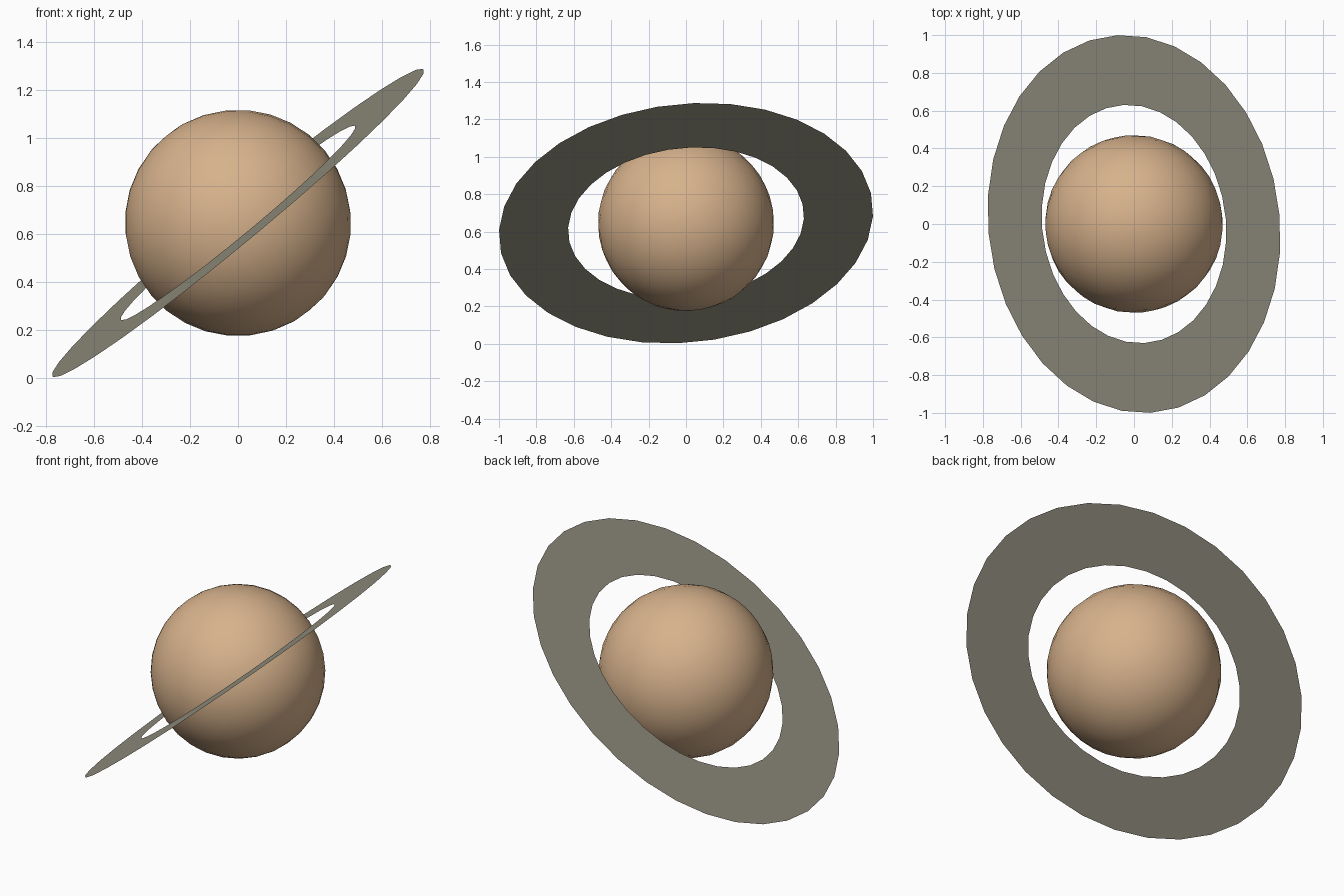
import bpy, bmesh, math
from mathutils import Vector, Matrix

if "Cube" in bpy.data.objects:
    bpy.data.objects.remove(bpy.data.objects["Cube"])

CENTRE = Vector((0, 0, 0.645))
SEGMENTS = 32


def material(name, srgb):
    lin = [((c / 255 + 0.055) / 1.055) ** 2.4 for c in srgb]
    m = bpy.data.materials.new(name)
    m.diffuse_color = (*lin, 1)
    m.use_nodes = True
    m.node_tree.nodes["Principled BSDF"].inputs["Base Color"].default_value = m.diffuse_color
    return m


# Shared tilt: pole leans to the left and slightly to the front
pole = Vector((-0.635, -0.083, 0.768)).normalized()
side = (Vector((0, 1, 0)) - pole.y * pole).normalized()
side = Matrix.Rotation(math.radians(2.5), 3, pole) @ side
across = side.cross(pole)
if across.dot(side) > 1e-4:
    across = across.normalized()
TILT = Matrix((across, side, pole)).transposed().to_4x4()
TILT.translation = CENTRE


def add_object(name, bm, mat):
    bm.transform(TILT)
    mesh = bpy.data.meshes.new(name)
    bm.to_mesh(mesh)
    bm.free()
    mesh.materials.append(mat)
    ob = bpy.data.objects.new(name, mesh)
    bpy.context.collection.objects.link(ob)
    return ob


# Planet globe
bm = bmesh.new()
bmesh.ops.create_uvsphere(bm, u_segments=SEGMENTS, v_segments=16, radius=0.471)
for f in bm.faces:
    f.smooth = True
add_object("planet", bm, material("sandy tan", (215, 178, 140)))

# Flat ring: a single-sheet annulus
bm = bmesh.new()
loops = []
for radius in (0.633, 1.004):
    loops.append([bm.verts.new((radius * math.cos(a), radius * math.sin(a), 0))
                  for a in (2 * math.pi * i / SEGMENTS for i in range(SEGMENTS))])
inner, outer = loops
for i in range(SEGMENTS):
    j = (i + 1) % SEGMENTS
    bm.faces.new((inner[i], outer[i], outer[j], inner[j]))
add_object("ring", bm, material("dusty grey", (150, 146, 130)))
